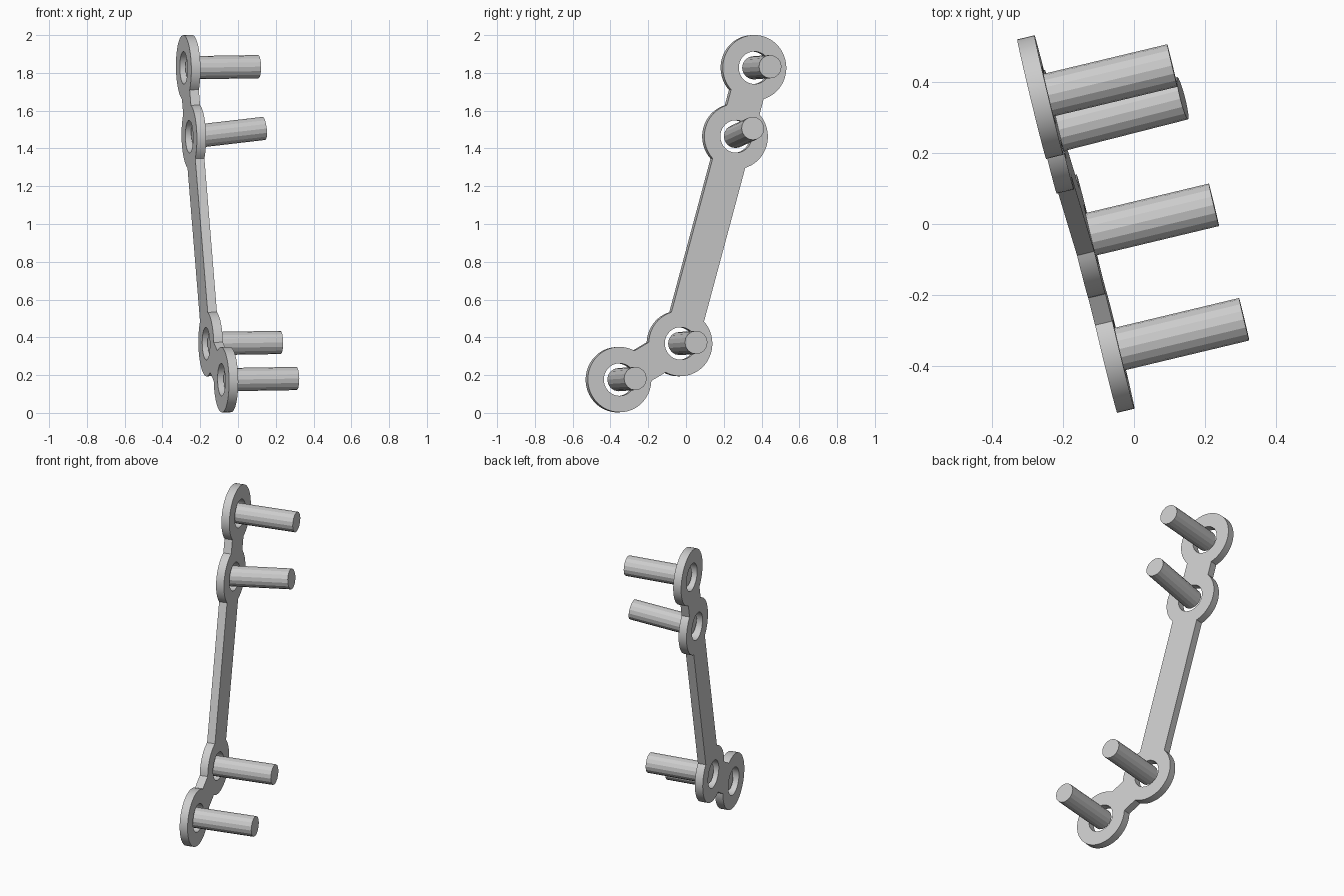
import bpy, bmesh
from math import asin, atan2, cos, sin, tau
from mathutils import Matrix, Vector

if "Cube" in bpy.data.objects:
    bpy.data.objects.remove(bpy.data.objects["Cube"])

RING_R, HOLE_R, NECK_HALF = 0.173, 0.086, 0.092
THICK, PIN_R, PLANE_OFFSET = 0.05, 0.0615, -0.143

# Ring centres from the top down, each with the vector of its pin
rings = [Vector(p) for p in ((-0.264, 0.357, 1.827), (-0.232, 0.26, 1.463),
                             (-0.147, -0.035, 0.367), (-0.062, -0.357, 0.173 + 0.003))]
straight = Vector((0.372, 0.089, 0.006))
pins = [straight, Vector((0.369, 0.094, 0.043)), straight, straight]
pin_names = ["top_pin", "upper_pin", "lower_pin", "bottom_pin"]

# Frame of the flat, slanted plate
normal = Vector((0.972, 0.235, 0.016)).normalized()
across = Vector((0, 0, 1)).cross(normal).normalized()
along = normal.cross(across)
frame = Matrix((across, along, normal)).transposed().to_4x4()
frame.translation = normal * PLANE_OFFSET
flat = [Vector((p.dot(across), p.dot(along))) for p in rings]


def arc(centre, radius, start, sweep, steps):
    return [centre + radius * Vector((cos(start + sweep * k / steps),
                                      sin(start + sweep * k / steps)))
            for k in range(steps + 1)]


def add_loop(curve, points):
    spline = curve.splines.new("POLY")
    spline.points.add(len(points) - 1)
    for target, p in zip(spline.points, points):
        target.co = (p.x, p.y, 0, 1)
    spline.use_cyclic_u = True


# Outline: walk down one side of the ring chain and back up the other
order = [0, 1, 2, 3, 2, 1]
outline = []
half = asin(NECK_HALF / RING_R)
for k, i in enumerate(order):
    to_prev = flat[order[k - 1]] - flat[i]
    to_next = flat[order[(k + 1) % len(order)]] - flat[i]
    start = atan2(to_prev.y, to_prev.x)
    turn = (atan2(to_next.y, to_next.x) - start) % tau
    if turn < 0.001:
        turn = tau
    sweep = turn - 2 * half
    outline += arc(flat[i], RING_R, start + half, sweep, max(8, int(sweep * 10)))

# Plate with four holes
curve = bpy.data.curves.new("plate", "CURVE")
curve.dimensions = "2D"
curve.fill_mode = "BOTH"
curve.extrude = THICK / 2
add_loop(curve, outline)
for c in flat:
    add_loop(curve, arc(c, HOLE_R, 0, tau, 48)[:-1])
plate = bpy.data.objects.new("plate", curve)
bpy.context.collection.objects.link(plate)
plate.matrix_world = frame
bpy.ops.object.select_all(action="DESELECT")
plate.select_set(True)
bpy.context.view_layer.objects.active = plate
bpy.ops.object.convert(target="MESH")
plate = bpy.context.object
bm = bmesh.new()
bm.from_mesh(plate.data)
bmesh.ops.remove_doubles(bm, verts=bm.verts, dist=0.0001)
bmesh.ops.recalc_face_normals(bm, faces=bm.faces)
bm.to_mesh(plate.data)
bm.free()
bpy.ops.object.shade_smooth_by_angle()

# Pins standing out of the rings
for name, base, reach in zip(pin_names, rings, pins):
    bpy.ops.mesh.primitive_cylinder_add(vertices=16, radius=PIN_R, depth=reach.length,
                                        location=base + reach / 2)
    pin = bpy.context.object
    pin.name = name
    pin.rotation_euler = reach.to_track_quat("Z", "Y").to_euler()
